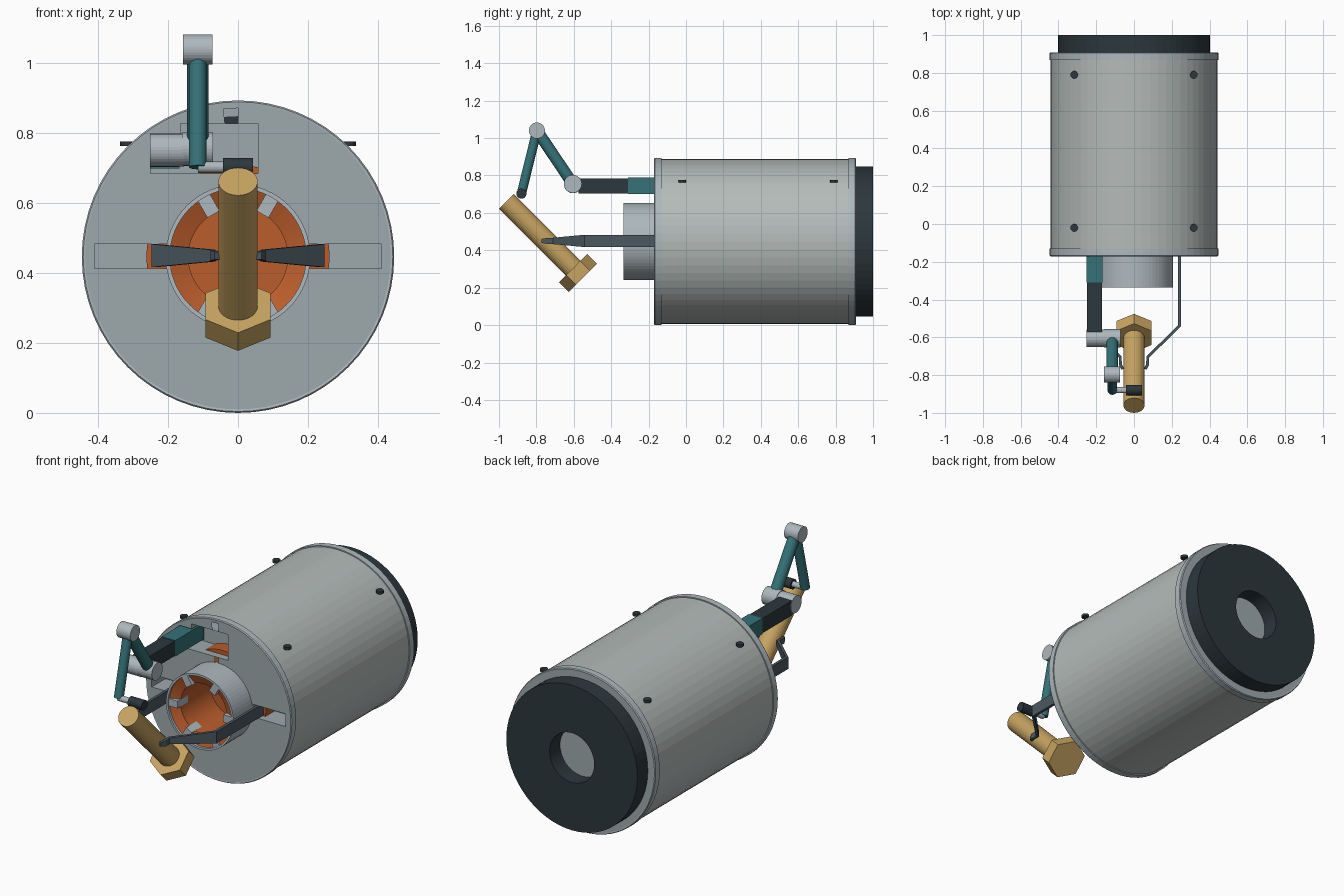
import bpy, bmesh, math
from mathutils import Vector

if "Cube" in bpy.data.objects:
    bpy.data.objects.remove(bpy.data.objects["Cube"])

CZ = 0.447                      # height of the main axis


def mat(name, rgb):
    m = bpy.data.materials.new(name)
    m.diffuse_color = (*rgb, 1)
    m.use_nodes = True
    m.node_tree.nodes["Principled BSDF"].inputs["Base Color"].default_value = m.diffuse_color
    return m


HULL = mat("hull_grey", (0.46, 0.50, 0.49))
STEEL = mat("steel", (0.42, 0.48, 0.51))
FACE = mat("face_grey", (0.34, 0.40, 0.42))
DARK = mat("dark", (0.025, 0.038, 0.045))
GREY = mat("finger_grey", (0.07, 0.10, 0.12))
TEAL = mat("teal", (0.035, 0.17, 0.19))
ORANGE = mat("orange", (0.50, 0.11, 0.025))
BRASS = mat("brass", (0.57, 0.37, 0.12))


def finish(name, bm, m, smooth=False):
    bmesh.ops.recalc_face_normals(bm, faces=bm.faces)
    me = bpy.data.meshes.new(name)
    bm.to_mesh(me)
    bm.free()
    ob = bpy.data.objects.new(name, me)
    bpy.context.collection.objects.link(ob)
    if m:
        me.materials.append(m)
    if smooth:
        bpy.ops.object.select_all(action='DESELECT')
        ob.select_set(True)
        bpy.context.view_layer.objects.active = ob
        bpy.ops.object.shade_smooth_by_angle(angle=math.radians(35))
    return ob


def lathe(name, profile, m, origin=(0, 0, CZ), axis=(0, 1, 0), n=64, loop=False, smooth=False):
    """Revolve (radius, distance) points around an axis."""
    o, d = Vector(origin), Vector(axis).normalized()
    u = Vector((0, 1, 0)) if abs(d.x) > 0.9 else Vector((1, 0, 0))
    v = d.cross(u)
    bm = bmesh.new()
    rings = []
    for r, t in profile:
        angs = [math.pi / 2 + math.tau * k / n for k in range(n)] if r else [0]
        rings.append([bm.verts.new(o + d * t + r * (math.cos(a) * u + math.sin(a) * v)) for a in angs])
    for a, b in zip(rings, rings[1:] + (rings[:1] if loop else [])):
        if a is b:
            continue
        for k in range(n):
            j = (k + 1) % n
            vs = [a[k % len(a)], a[j % len(a)], b[j % len(b)], b[k % len(b)]]
            vs = list(dict.fromkeys(vs))
            if len(vs) > 2:
                bm.faces.new(vs)
    return finish(name, bm, m, smooth)


def rod(name, a, b, r, m, n=32, smooth=False):
    d = Vector(b) - Vector(a)
    return lathe(name, [(0, 0), (r, 0), (r, d.length), (0, d.length)], m, a, d, n, smooth=smooth)


def box(name, lo, hi, m):
    bm = bmesh.new()
    bmesh.ops.create_cube(bm, size=1)
    for v in bm.verts:
        v.co = Vector([(l + h) / 2 + c * (h - l) for l, h, c in zip(lo, hi, v.co)])
    return finish(name, bm, m)


def cut(ob, cutters):
    bpy.context.view_layer.objects.active = ob
    for c in cutters:
        c.hide_render = True
        md = ob.modifiers.new("cut", 'BOOLEAN')
        md.operation, md.solver, md.object = 'DIFFERENCE', 'EXACT', c
        bpy.ops.object.modifier_apply(modifier=md.name)
        bpy.data.objects.remove(c)


# hull with front bore and window slots
hull = lathe("hull", [(0, -0.17), (0.441, -0.17), (0.441, 0.908), (0, 0.908)], HULL)
rim = [(0.36, -0.001), (0.44, -0.001), (0.446, 0.005), (0.446, 0.04), (0.43, 0.04)]
hull.data.materials.append(FACE)
for p in hull.data.polygons:
    if abs(p.normal.y) > 0.9:
        p.material_index = 1
cut(hull, [rod("bore_cutter", (0, -0.3, CZ), (0, -0.02, CZ), 0.19, FACE, 64),
           box("arm_slot_cutter", (-0.165, -0.3, 0.685), (0.057, -0.05, 0.828), FACE),
           box("arm_slot_side_cutter", (-0.25, -0.3, 0.685), (-0.16, -0.05, 0.80), FACE),
           box("left_slot_cutter", (-0.41, -0.3, 0.413), (-0.195, -0.05, 0.483), FACE),
           box("right_slot_cutter", (0.195, -0.3, 0.413), (0.41, -0.05, 0.483), FACE)])

# raised rims at both ends
for name, y, s in (("front_rim", -0.17, 1), ("back_rim", 0.908, -1)):
    lathe(name, [(0.425, 0.002), (0.443, -0.001), (0.447, 0.004), (0.447, 0.04), (0.425, 0.04)],
          STEEL, (0, y, CZ), (0, s, 0), loop=True)

# dark rear cap with central hole
lathe("rear_cap", [(0.137, 0.905), (0.402, 0.905), (0.402, 1.0), (0.137, 1.0)], DARK, loop=True)

# front collar, orange socket and its grey keys
lathe("front_collar", [(0.195, -0.335), (0.207, -0.335), (0.207, -0.16), (0.195, -0.16)], STEEL, loop=True)
lathe("socket", [(0.196, -0.322), (0.142, -0.30), (0.142, -0.04), (0, -0.04),
                 (0, -0.03), (0.15, -0.03), (0.196, -0.29)], ORANGE, loop=False)
lathe("inner_flange", [(0.15, -0.13), (0.262, -0.13), (0.262, -0.04), (0.15, -0.04)], ORANGE, loop=True)
for k in range(6):
    key = box(f"socket_key_{k}", (0.14, -0.33, -0.02), (0.196, -0.24, 0.02), STEEL)
    key.location = (0, 0, CZ)
    key.rotation_euler.y = k * math.pi / 3

# guide pins on the hull
for sx in (-1, 1):
    for y in (-0.02, 0.79):
        rod("guide_pin", (sx * 0.317, y, 0.763), (sx * 0.317, y, 0.777), 0.02, DARK, 16)

# gripper fingers: bent strips tapering to the tip (x, y, half height)
PATH = [(0.24, -0.06, 0.033), (0.24, -0.54, 0.033), (0.072, -0.705, 0.017),
        (0.072, -0.745, 0.015), (0.060, -0.768, 0.011)]
for name, s in (("left_finger", -1), ("right_finger", 1)):
    bm = bmesh.new()
    prev = None
    for i, (x, y, h) in enumerate(PATH):
        a, b = PATH[max(i - 1, 0)], PATH[min(i + 1, len(PATH) - 1)]
        t = Vector((b[0] - a[0], b[1] - a[1])).normalized() * 0.008
        ring = [bm.verts.new((s * (x + e * t.y), y - e * t.x, 0.45 + f * h))
                for e, f in ((-1, -1), (1, -1), (1, 1), (-1, 1))]
        if prev:
            for k in range(4):
                bm.faces.new((prev[k], prev[k - 3], ring[k - 3], ring[k]))
        else:
            bm.faces.new(ring)
        prev = ring
    bm.faces.new(prev)
    finish(name, bm, GREY)

# arm: telescoping beam, joints and links
AX = -0.115
SHOULDER, ELBOW, WRIST = (AX, -0.605, 0.755), (AX, -0.797, 1.04), (AX, -0.88, 0.703)
box("beam_sleeve", (-0.252, -0.31, 0.70), (-0.168, -0.06, 0.788), TEAL)
box("beam", (-0.25, -0.575, 0.703), (-0.17, -0.30, 0.785), DARK)
rod("shoulder_joint", (-0.252, -0.605, 0.752), (-0.155, -0.605, 0.752), 0.047, STEEL)
rod("shoulder_hub", (-0.16, -0.605, 0.755), (-0.072, -0.605, 0.755), 0.048, STEEL)
rod("upper_link", SHOULDER, ELBOW, 0.031, TEAL)
rod("elbow_joint", (-0.158, *ELBOW[1:]), (-0.073, *ELBOW[1:]), 0.043, STEEL)
rod("lower_link", ELBOW, WRIST, 0.025, TEAL)
rod("wrist_pin", WRIST, (-0.03, *WRIST[1:]), 0.016, STEEL)
rod("wrist_pad", (-0.043, *WRIST[1:]), (0.043, *WRIST[1:]), 0.027, DARK)

# held hex bolt
D = Vector((0, 1, -1)).normalized()
START = Vector((0, -0.96, 0.662))
rod("bolt_shaft", START, START + D * 0.52, 0.056, BRASS)
lathe("bolt_head", [(0, 0.505), (0.107, 0.505), (0.107, 0.578), (0, 0.578)], BRASS, START, D, 6)
